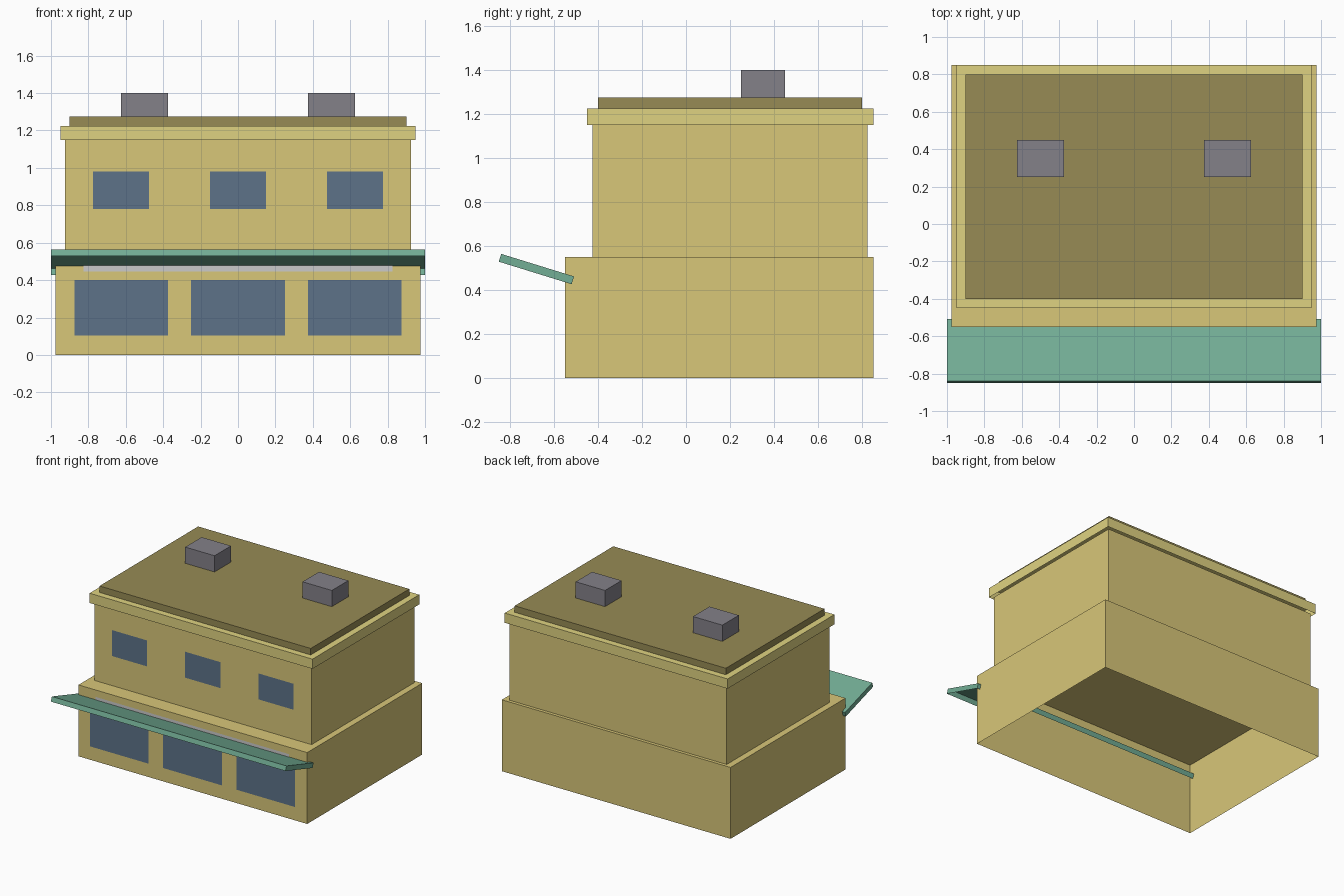
import bpy, bmesh
from mathutils import Matrix, Vector

if "Cube" in bpy.data.objects:
    bpy.data.objects.remove(bpy.data.objects["Cube"])


def material(name, rgb):
    m = bpy.data.materials.new(name)
    m.diffuse_color = (*rgb, 1)
    m.use_nodes = True
    m.node_tree.nodes["Principled BSDF"].inputs["Base Color"].default_value = m.diffuse_color
    return m


WALL = material("wall_yellow", (0.69, 0.57, 0.19))
TRIM = material("trim_yellow", (0.74, 0.65, 0.22))
ROOF = material("roof_olive", (0.31, 0.26, 0.09))
GLASS = material("window_blue", (0.11, 0.17, 0.25))
GREEN = material("awning_green", (0.17, 0.42, 0.30))
METAL = material("vent_grey", (0.23, 0.22, 0.25))
PALE = material("sign_pale", (0.65, 0.65, 0.65))


def finish(name, bm, mat):
    mesh = bpy.data.meshes.new(name)
    bm.to_mesh(mesh)
    bm.free()
    mesh.materials.append(mat)
    ob = bpy.data.objects.new(name, mesh)
    bpy.context.collection.objects.link(ob)
    return ob


def shell(name, lo, hi, mat):
    """Box without a bottom face, spanning two corners."""
    lo, hi = Vector(lo), Vector(hi)
    bm = bmesh.new()
    bmesh.ops.create_cube(bm, size=1)
    bm.normal_update()
    bottom = [f for f in bm.faces if f.normal.z < -0.5]
    bmesh.ops.delete(bm, geom=bottom, context='FACES')
    bmesh.ops.scale(bm, vec=hi - lo, verts=bm.verts)
    ob = finish(name, bm, mat)
    ob.location = (lo + hi) / 2
    return ob


def panel(name, x, width, z0, z1, y, mat):
    """Flat panel facing the front."""
    bm = bmesh.new()
    a, b = x - width / 2, x + width / 2
    bm.faces.new([bm.verts.new(p) for p in
                  ((a, y, z0), (b, y, z0), (b, y, z1), (a, y, z1))])
    return finish(name, bm, mat)


# Stacked building volumes
shell("ground_floor", (-0.975, -0.55, 0), (0.975, 0.85, 0.55), WALL)
shell("upper_floor", (-0.925, -0.425, 0.55), (0.925, 0.825, 1.15), WALL)
shell("cornice", (-0.95, -0.45, 1.15), (0.95, 0.85, 1.225), TRIM)
shell("roof_slab", (-0.9, -0.4, 1.225), (0.9, 0.8, 1.275), ROOF)

# Rooftop units
for side, x in (("left", -0.5), ("right", 0.5)):
    shell("roof_unit_" + side, (x - 0.125, 0.25, 1.275), (x + 0.125, 0.45, 1.4), METAL)

# Shop windows and upper windows
for i in (-1, 0, 1):
    panel(f"shop_window_{i + 2}", i * 0.625, 0.5, 0.105, 0.40, -0.554, GLASS)
    panel(f"upper_window_{i + 2}", i * 0.625, 0.3, 0.78, 0.98, -0.429, GLASS)

# Sign board behind the awning
panel("sign_board", 0, 1.65, 0.445, 0.50, -0.556, PALE)

# Awning tilted up towards the street
awning = shell("awning", (-1, -0.852, 0.477), (1, -0.506, 0.514), GREEN)
awning.rotation_euler.x = -0.3
